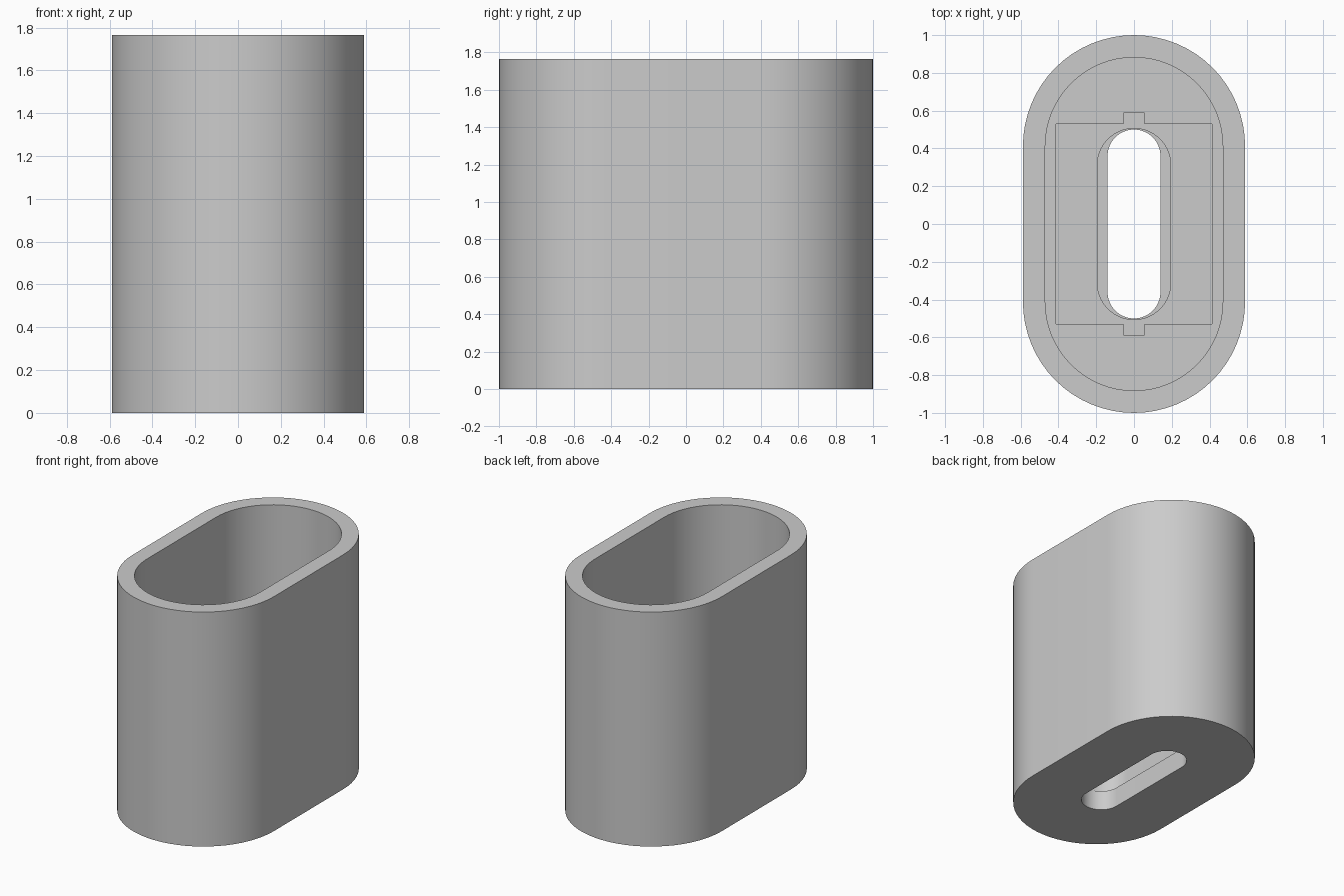
import bpy
import bmesh
import math

if "Cube" in bpy.data.objects:
    bpy.data.objects.remove(bpy.data.objects["Cube"], do_unlink=True)

HEIGHT = 1.765
ABOVE = 2.0      # cutters reach past the rim

# Single grey material
grey = bpy.data.materials.new("plain grey")
grey.use_nodes = True
grey.diffuse_color = (0.6, 0.6, 0.6, 1)
grey.node_tree.nodes["Principled BSDF"].inputs["Base Color"].default_value = (0.6, 0.6, 0.6, 1)


def stadium(radius, half_length, steps=32):
    """Oval outline: two half circles joined by straight sides along y."""
    straight = half_length - radius
    points = []
    for side in (1, -1):
        for i in range(steps + 1):
            a = math.pi * i / steps
            points.append((side * radius * math.cos(a),
                           side * (straight + radius * math.sin(a))))
    return points


def notched_rectangle(x, y, notch_x, notch_y):
    """Rectangle with a small key notch in the middle of each end."""
    half = [(x, -y), (x, y), (notch_x, y), (notch_x, notch_y),
            (-notch_x, notch_y), (-notch_x, y)]
    return half + [(-px, -py) for px, py in half]


def prism(name, outline, bottom, top):
    bm = bmesh.new()
    face = bm.faces.new([bm.verts.new((x, y, bottom)) for x, y in outline])
    result = bmesh.ops.extrude_face_region(bm, geom=[face])
    moved = [g for g in result["geom"] if isinstance(g, bmesh.types.BMVert)]
    bmesh.ops.translate(bm, vec=(0, 0, top - bottom), verts=moved)
    bmesh.ops.remove_doubles(bm, verts=bm.verts, dist=0.0001)
    bmesh.ops.recalc_face_normals(bm, faces=bm.faces)
    mesh = bpy.data.meshes.new(name)
    bm.to_mesh(mesh)
    bm.free()
    mesh.materials.append(grey)
    obj = bpy.data.objects.new(name, mesh)
    bpy.context.collection.objects.link(obj)
    return obj


# Outer oval body
body = prism("oval_sleeve", stadium(0.588, 1.0), 0, HEIGHT)

# Nested recesses: main cavity, keyed pocket, wide slot, through slot
cutters = [
    prism("cavity_cutter", stadium(0.47, 0.882), 0.59, ABOVE),
    prism("pocket_cutter", notched_rectangle(0.413, 0.53, 0.055, 0.588), 0.35, ABOVE),
    prism("wide_slot_cutter", stadium(0.194, 0.506), 0.15, ABOVE),
    prism("through_slot_cutter", stadium(0.14, 0.5), -0.2, ABOVE),
]

bpy.ops.object.select_all(action="DESELECT")
body.select_set(True)
bpy.context.view_layer.objects.active = body
for cutter in cutters:
    cutter.hide_render = True
    cut = body.modifiers.new(cutter.name, "BOOLEAN")
    cut.operation = "DIFFERENCE"
    cut.solver = "EXACT"
    cut.object = cutter
    bpy.ops.object.modifier_apply(modifier=cut.name)
for cutter in cutters:
    bpy.data.objects.remove(cutter, do_unlink=True)

bpy.ops.object.shade_smooth_by_angle(angle=math.radians(30))
